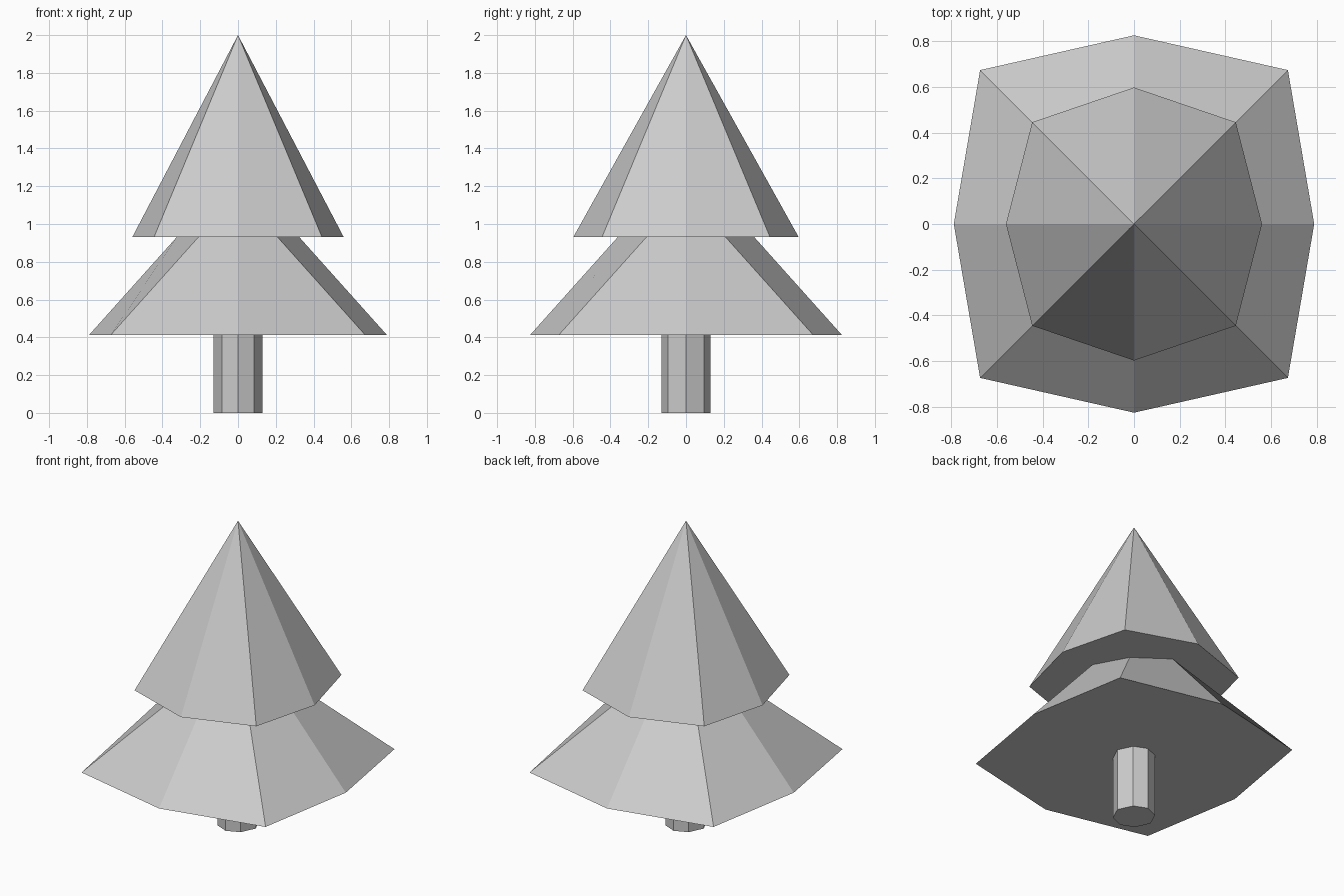
import bpy, bmesh

if "Cube" in bpy.data.objects:
    bpy.data.objects.remove(bpy.data.objects["Cube"])


def ring_points(x, y, cx, cy, z):
    """Eight-sided ring: axis points at x / y, corner points at (cx, cy)."""
    return [(x, 0, z), (cx, cy, z), (0, y, z), (-cx, cy, z),
            (-x, 0, z), (-cx, -cy, z), (0, -y, z), (cx, -cy, z)]


def loft(name, rings, apex=None, cap_bottom=False):
    """Skin rings from top to bottom, with an optional point on top."""
    bm = bmesh.new()
    loops = [[bm.verts.new(p) for p in ring_points(*r)] for r in rings]
    if apex:
        tip = bm.verts.new(apex)
        for i in range(8):
            bm.faces.new((tip, loops[0][i], loops[0][(i + 1) % 8]))
    for a, b in zip(loops, loops[1:]):
        for i in range(8):
            j = (i + 1) % 8
            bm.faces.new((a[i], b[i], b[j], a[j]))
    if cap_bottom:
        bm.faces.new(loops[-1][::-1])
    mesh = bpy.data.meshes.new(name)
    bm.to_mesh(mesh)
    bm.free()
    obj = bpy.data.objects.new(name, mesh)
    bpy.context.collection.objects.link(obj)
    return obj


# Shared ring where the trunk meets the underside of the branches
trunk_top = (0.13, 0.13, 0.085, 0.094, 0.413)

# Branches: upper cone, its underside, flared lower tier, its underside
loft("foliage", [
    (0.56, 0.597, 0.445, 0.445, 0.93),
    (0.325, 0.362, 0.21, 0.21, 0.93),
    (0.788, 0.825, 0.673, 0.673, 0.413),
    trunk_top,
], apex=(0, 0, 2))

# Trunk: eight-sided post
loft("trunk", [trunk_top, trunk_top[:4] + (0,)], cap_bottom=True)
